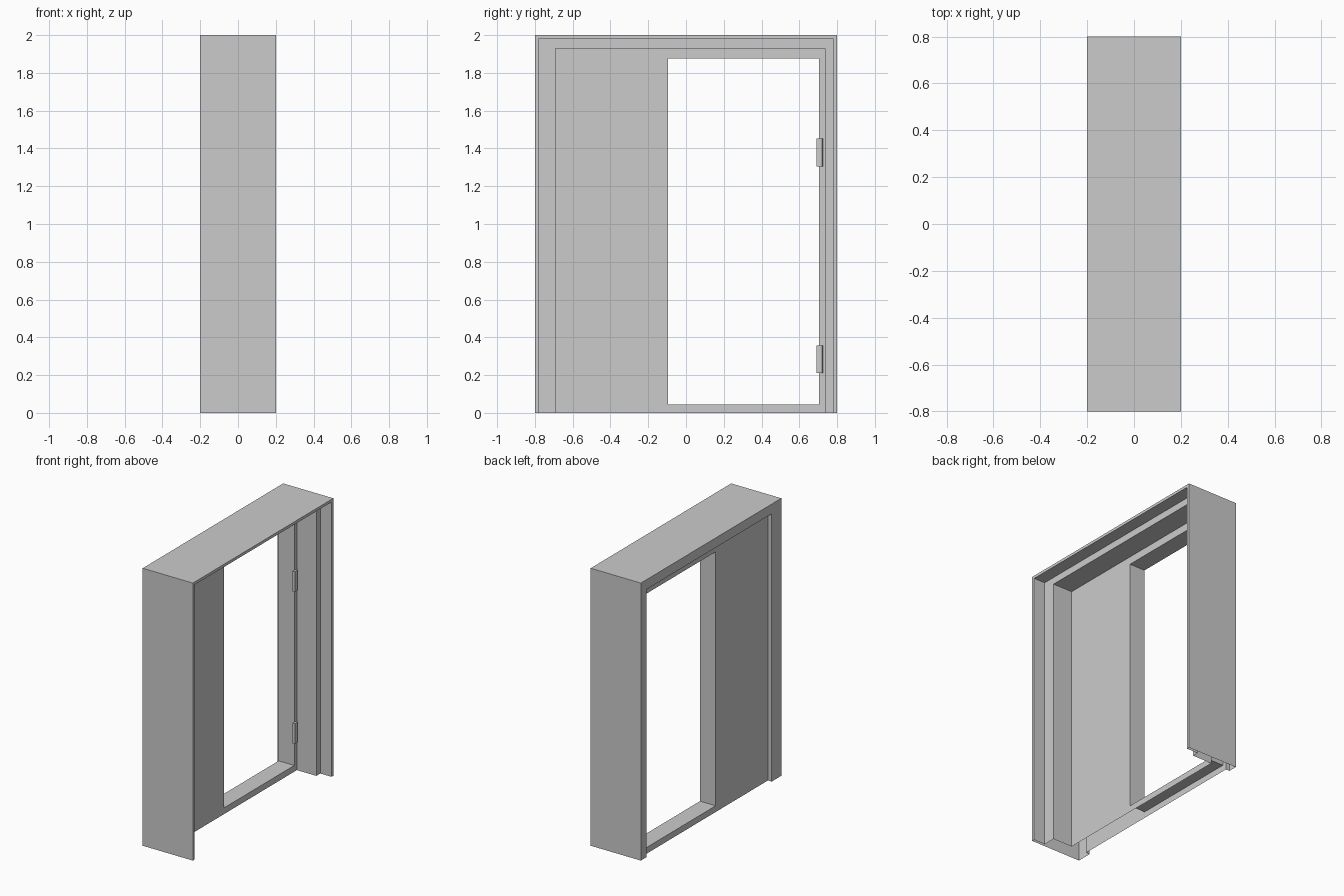
import bpy, bmesh

if "Cube" in bpy.data.objects:
    bpy.data.objects.remove(bpy.data.objects["Cube"])


def make_object(name, bm):
    mesh = bpy.data.meshes.new(name)
    bm.to_mesh(mesh)
    bm.free()
    obj = bpy.data.objects.new(name, mesh)
    bpy.context.collection.objects.link(obj)
    return obj


# Stepped surround: U-shaped loops (x, left y, right y, top z), open at the bottom
LEFT, RIGHT, TOP = -0.69, 0.735, 1.93
X_BACK, X_FRONT = -0.17, -0.045
loops = [
    (X_BACK, LEFT, RIGHT, TOP),
    (-0.2, LEFT, RIGHT, TOP),
    (-0.2, -0.8, 0.8, 2.0),
    (0.2, -0.8, 0.8, 2.0),
    (0.2, -0.78, 0.78, 1.98),
    (0.11, -0.78, 0.78, 1.98),
    (0.11, LEFT, RIGHT, TOP),
    (X_FRONT, LEFT, RIGHT, TOP),
]
bm = bmesh.new()
rows = [[bm.verts.new((x, y, z)) for y, z in ((l, 0), (l, t), (r, t), (r, 0))]
        for x, l, r, t in loops]
for p, q in zip(rows, rows[1:]):
    for i in range(3):
        bm.faces.new((p[i], q[i], q[i + 1], p[i + 1]))
make_object("door_surround", bm)


# Wall panel with the doorway opening, hollow and open underneath
def rect(bm, x, y0, y1, z0, z1):
    return [bm.verts.new((x, y, z)) for y, z in ((y0, z0), (y1, z0), (y1, z1), (y0, z1))]


bm = bmesh.new()
sides = []
for x in (X_FRONT, X_BACK):
    outer = rect(bm, x, LEFT, RIGHT, 0, TOP)
    inner = rect(bm, x, -0.095, 0.705, 0.045, 1.875)
    sides.append(inner)
    for i in range(4):
        j = (i + 1) % 4
        quad = [outer[i], outer[j], inner[j], inner[i]]
        bm.faces.new(quad if x == X_FRONT else quad[::-1])
front, back = sides
for i in range(4):
    j = (i + 1) % 4
    bm.faces.new((front[i], front[j], back[j], back[i]))
make_object("doorway_panel", bm)

# Hinge plates with a chamfered outer edge
profile = [(X_FRONT - 0.002, 0.69), (-0.03, 0.69), (-0.03, 0.72),
           (-0.035, 0.726), (X_FRONT - 0.002, 0.726)]
for name, z0 in (("lower_hinge", 0.21), ("upper_hinge", 1.305)):
    bm = bmesh.new()
    face = bm.faces.new([bm.verts.new((x, y, z0)) for x, y in profile])
    result = bmesh.ops.extrude_face_region(bm, geom=[face])
    top = [v for v in result["geom"] if isinstance(v, bmesh.types.BMVert)]
    bmesh.ops.translate(bm, verts=top, vec=(0, 0, 0.147))
    bmesh.ops.recalc_face_normals(bm, faces=bm.faces)
    make_object(name, bm)
